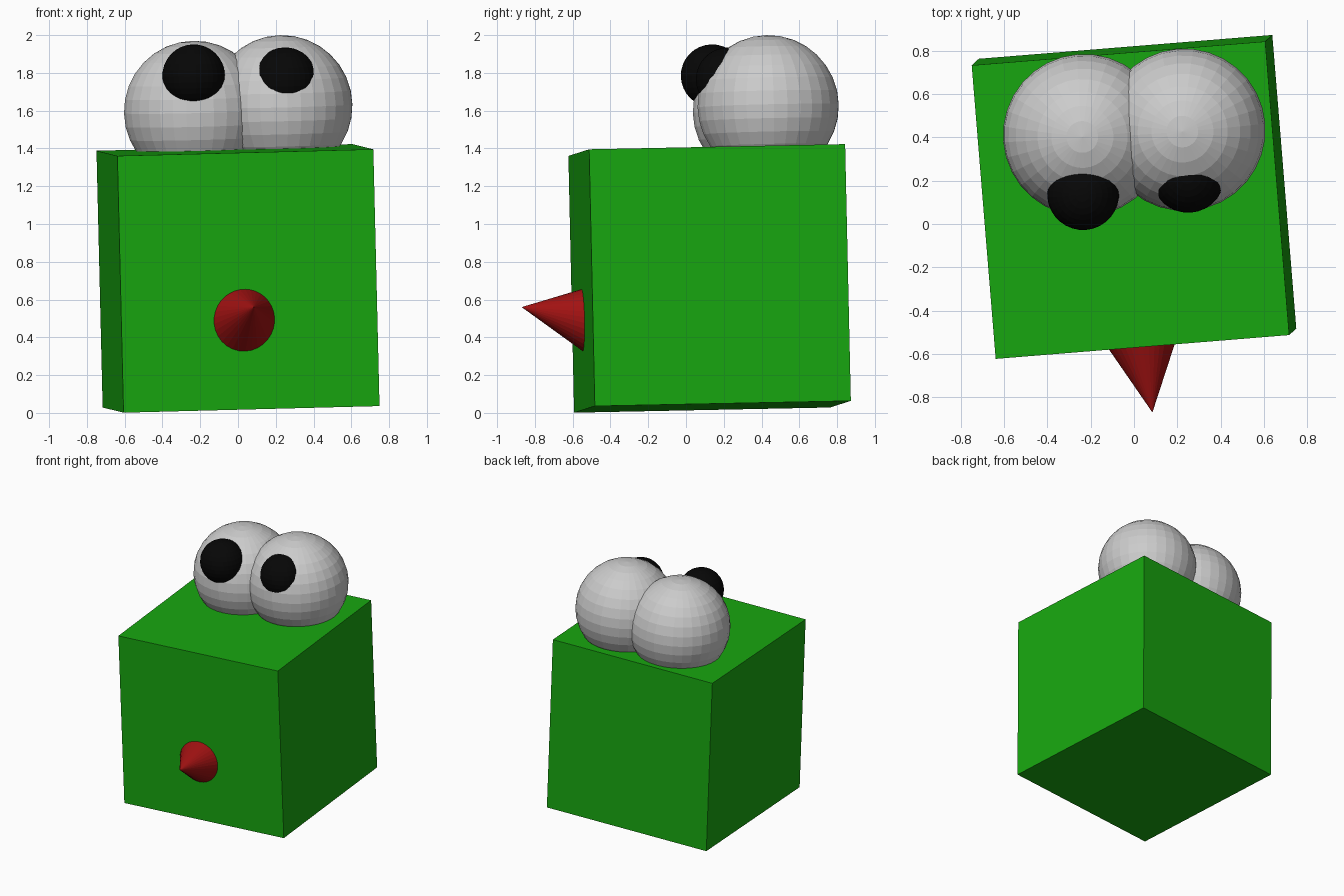
import bpy
from mathutils import Matrix, Vector

if "Cube" in bpy.data.objects:
    bpy.data.objects.remove(bpy.data.objects["Cube"])


def material(name, rgb):
    m = bpy.data.materials.new(name)
    m.diffuse_color = (*rgb, 1)
    m.use_nodes = True
    m.node_tree.nodes["Principled BSDF"].inputs["Base Color"].default_value = m.diffuse_color
    return m


green = material("green", (0.009, 0.386, 0.005))
red = material("red", (0.36, 0.006, 0.006))
black = material("black", (0.002, 0.002, 0.002))
grey = material("grey", (0.54, 0.54, 0.54))


def finish(name, mat):
    ob = bpy.context.object
    ob.name = name
    ob.data.materials.append(mat)
    return ob


# Slightly tilted frame of the body
ax = Vector((1.355, 0.11, 0.035)).normalized()
az = Vector((-0.03, -0.03, 1.36))
az = (az - ax * az.dot(ax)).normalized()
ay = az.cross(ax)
tilt = Matrix((ax, ay, az)).transposed().to_euler()

# Body cube
bpy.ops.mesh.primitive_cube_add(size=1.36, location=(0, 0.125, 0.712), rotation=tilt)
finish("body", green)


def ball(name, radius, location, mat):
    bpy.ops.mesh.primitive_uv_sphere_add(segments=32, ring_count=16, radius=radius,
                                         location=location, rotation=tilt)
    finish(name, mat)


# Eyes and pupils
ball("left_eye", 0.375, (-0.23, 0.41, 1.595), grey)
ball("right_eye", 0.375, (0.232, 0.435, 1.625), grey)
ball("left_pupil", 0.166, (-0.235, 0.138, 1.785), black)
ball("right_pupil", 0.17, (0.25, 0.222, 1.765), black)

# Cone nose, base sunk a little into the body
tip = Vector((0.085, -0.87, 0.56))
root = Vector((0.037, -0.54, 0.504))
sink = 1.15
base = tip + (root - tip) * sink
axis = tip - base
bpy.ops.mesh.primitive_cone_add(vertices=32, radius1=0.165 * sink, radius2=0, depth=axis.length,
                                location=(tip + base) / 2,
                                rotation=axis.to_track_quat('Z', 'Y').to_euler())
finish("nose", red)
